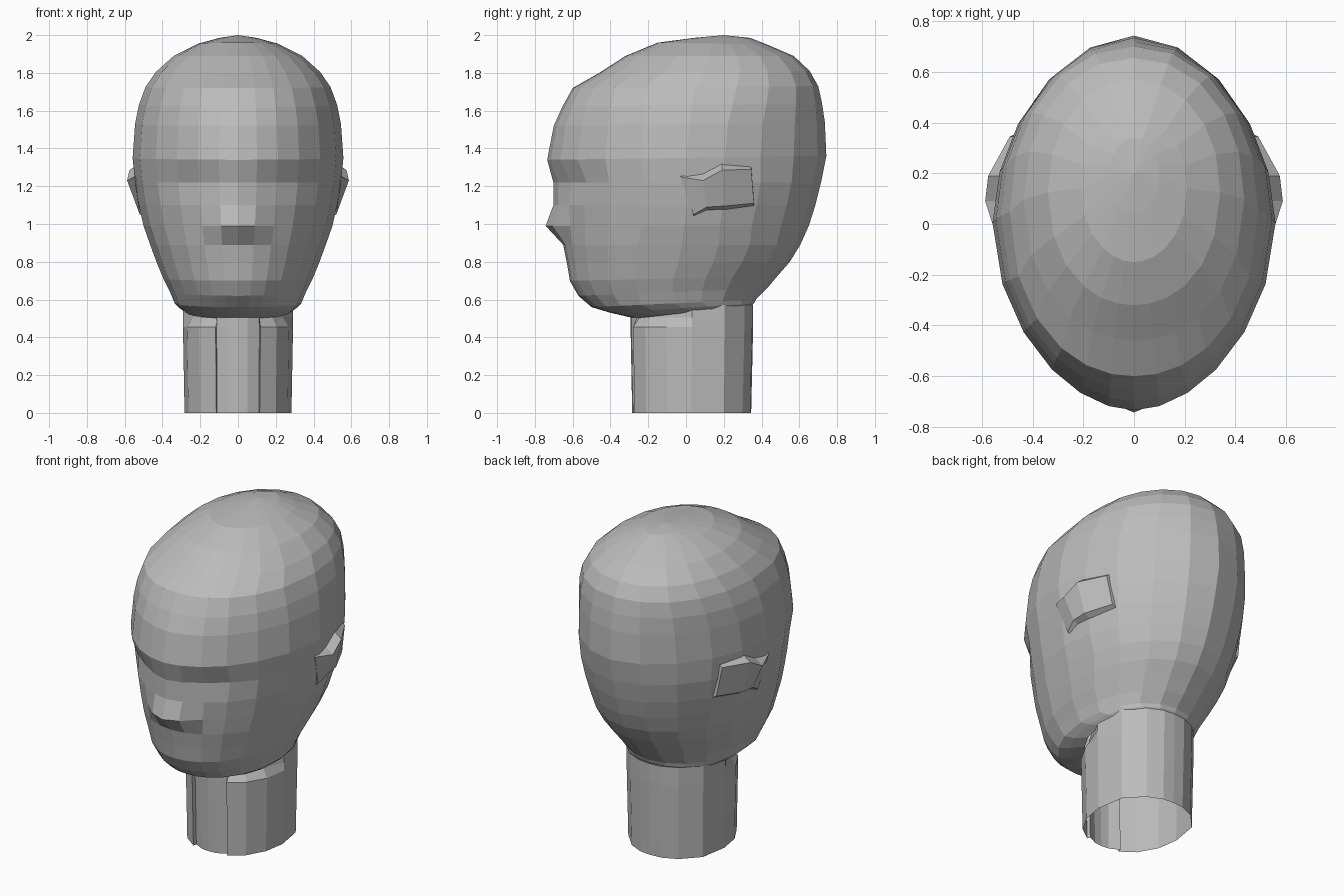
import bpy, bmesh

cube = bpy.data.objects.get("Cube")
if cube:
    bpy.data.objects.remove(cube, do_unlink=True)

grey = bpy.data.materials.new("plain_grey")
grey.use_nodes = True
tone = (0.5, 0.5, 0.5, 1)
grey.diffuse_color = tone
grey.node_tree.nodes["Principled BSDF"].inputs["Base Color"].default_value = tone


def finish(bm, name):
    """Turn the mesh into a flat-shaded object."""
    bmesh.ops.recalc_face_normals(bm, faces=bm.faces)
    mesh = bpy.data.meshes.new(name)
    bm.to_mesh(mesh)
    bm.free()
    mesh.materials.append(grey)
    obj = bpy.data.objects.new(name, mesh)
    bpy.context.collection.objects.link(obj)
    return obj


def bridge(bm, lower, upper):
    n = len(lower)
    for i in range(n):
        j = (i + 1) % n
        bm.faces.new((lower[i], lower[j], upper[j], upper[i]))


def mirrored_loop(half):
    """Complete a half outline that starts and ends on the centre line."""
    return half + [(-x, y, z) for x, y, z in half[-2:0:-1]]


# Head: rings of (front z, front y, back z, back y, half width, roundness)
rings = [
    (.50, -.27, .57, .35, .28, 2.2),
    (.53, -.40, .58, .36, .31, 2.2),
    (.56, -.50, .60, .37, .335, 2.1),
    (.62, -.57, .66, .43, .36, 2.0),
    (.70, -.615, .72, .48, .395, 2.0),
    (.79, -.63, .80, .55, .43, 2.0),
    (.89, -.65, .89, .605, .465, 2.0),
    (.99, -.67, .99, .65, .50, 1.9),
    (1.10, -.68, 1.10, .685, .525, 1.9),
    (1.22, -.69, 1.22, .715, .545, 1.9),
    (1.34, -.735, 1.36, .743, .558, 1.85),
    (1.52, -.70, 1.54, .735, .545, 1.9),
    (1.62, -.655, 1.64, .72, .525, 2.0),
    (1.72, -.60, 1.73, .70, .49, 2.1),
    (1.80, -.46, 1.81, .655, .435, 2.1),
    (1.89, -.32, 1.89, .57, .34, 2.1),
    (1.96, -.15, 1.95, .43, .21, 2.0),
    (1.985, .04, 1.985, .34, .10, 2.0),
]
front_cols = [0, .18, .38, .58, .78, .93, 1]
back_cols = [.95, .82, .6, .31, 0]
# Forward pushes by ring and column: nose, nostrils and eye hollows
pushes = {(7, 0): .073, (7, 1): .05, (8, 0): .022, (8, 1): .012,
          (9, 0): .012, (9, 2): -.02, (9, 3): -.02}

bm = bmesh.new()
loops = []
for r, (zf, yf, zb, yb, w, n) in enumerate(rings):
    mid, reach = (yf + yb) / 2, (yb - yf) / 2
    half = []
    for c, s in enumerate(front_cols + back_cols):
        side = -1 if c < len(front_cols) else 1
        k = side * max(0, 1 - s ** n) ** (1 / n)
        z = zf + (zb - zf) * (k + 1) / 2
        half.append((w * s, mid + reach * k - pushes.get((r, c), 0), z))
    loops.append([bm.verts.new(p) for p in mirrored_loop(half)])
for a, b in zip(loops, loops[1:]):
    bridge(bm, a, b)
crown = bm.verts.new((0, .2, 2))
top = loops[-1]
for i in range(len(top)):
    bm.faces.new((top[i], top[(i + 1) % len(top)], crown))
finish(bm, "head")

# Neck: open tube with raised side panels that bevel in below the jaw
outline = [(0, -.285), (.05, -.28), (.11, -.25), (.115, -.272), (.2, -.21),
           (.262, -.1), (.283, .03), (.255, .2), (.16, .3), (.07, .34), (0, .345)]
bm = bmesh.new()
loops = []
for z, grow, tuck in ((0, 1, 1), (.455, 1.03, 1), (.505, 1.03, .88), (.57, 1.03, .85)):
    half = []
    for x, y in outline:
        panel = tuck if y < -.05 and x > .112 else 1
        half.append((x * grow * panel, y * grow * panel, z))
    loops.append([bm.verts.new(p) for p in mirrored_loop(half)])
for a, b in zip(loops, loops[1:]):
    bridge(bm, a, b)
finish(bm, "neck")

# Ears: shallow bumps with an upper and a lower ledge
upper = [(.548, -.03, 1.25), (.587, .09, 1.23), (.575, .19, 1.285), (.49, .345, 1.29)]
lower = [(.52, .04, 1.05), (.535, .11, 1.09), (.53, .2, 1.095), (.46, .36, 1.11)]
for side, name in ((1, "left_ear"), (-1, "right_ear")):
    bm = bmesh.new()
    rows = []
    for edge, inset, lift in ((upper, .07, .05), (upper, 0, 0), (lower, 0, 0), (lower, .08, -.04)):
        rows.append([bm.verts.new((side * (x - inset), y, z + lift)) for x, y, z in edge])
    for a, b in zip(rows, rows[1:]):
        for i in range(len(a) - 1):
            bm.faces.new((a[i], a[i + 1], b[i + 1], b[i]))
    for end in (0, -1):
        bm.faces.new([row[end] for row in rows])
    finish(bm, name)
